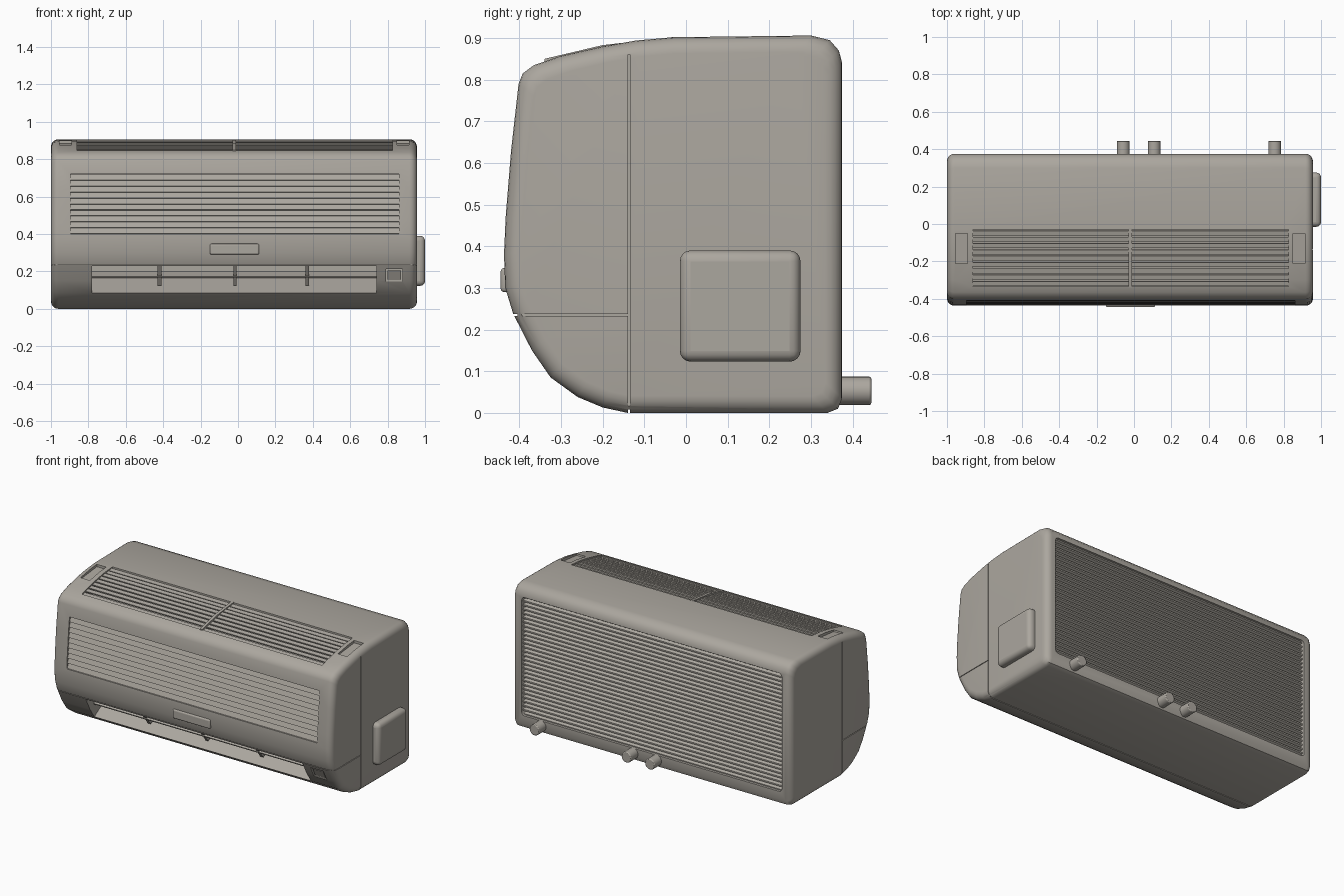
import bpy, bmesh, math

if "Cube" in bpy.data.objects:
    bpy.data.objects.remove(bpy.data.objects["Cube"])

shell_grey = bpy.data.materials.new("warm_grey_plastic")
shell_grey.diffuse_color = (0.41, 0.385, 0.345, 1)
shell_grey.use_nodes = True
shell_grey.node_tree.nodes["Principled BSDF"].inputs["Base Color"].default_value = shell_grey.diffuse_color


def finish(ob, angle=35):
    ob.data.materials.clear()
    ob.data.materials.append(shell_grey)
    bpy.ops.object.select_all(action='DESELECT')
    ob.select_set(True)
    bpy.context.view_layer.objects.active = ob
    bpy.ops.object.shade_smooth_by_angle(angle=math.radians(angle))
    return ob


def prism(name, pts, x0, x1, r=0.0, steps=5):
    """Extrude a (y, z) outline along x, with ends rounded by r."""
    ys, zs = [p[0] for p in pts], [p[1] for p in pts]
    cy, cz = (min(ys) + max(ys)) / 2, (min(zs) + max(zs)) / 2
    hy, hz = max(ys) - cy, max(zs) - cz
    arc = [k * math.pi / 2 / steps for k in range(steps + 1)] if r else [0]
    ends = [(r - r * math.sin(a), r - r * math.cos(a)) for a in arc]
    rings = [(x0 + e, d) for e, d in reversed(ends)] + [(x1 - e, d) for e, d in ends]
    bm = bmesh.new()
    loops = [[bm.verts.new((x, cy + (y - cy) * (1 - d / hy), cz + (z - cz) * (1 - d / hz)))
              for y, z in pts] for x, d in rings]
    n = len(pts)
    for a, b in zip(loops, loops[1:]):
        for i in range(n):
            bm.faces.new((a[i], a[(i + 1) % n], b[(i + 1) % n], b[i]))
    bm.faces.new(loops[0][::-1])
    bm.faces.new(loops[-1])
    bmesh.ops.recalc_face_normals(bm, faces=bm.faces)
    me = bpy.data.meshes.new(name)
    bm.to_mesh(me)
    bm.free()
    ob = bpy.data.objects.new(name, me)
    bpy.context.collection.objects.link(ob)
    return finish(ob)


def box(name, x0, x1, y0, y1, z0, z1, bevel=0.0):
    ob = prism(name, [(y0, z0), (y1, z0), (y1, z1), (y0, z1)], x0, x1)
    if bevel:
        m = ob.modifiers.new("bevel", 'BEVEL')
        m.width, m.segments = bevel, 4
    return ob


def strip(name, y, z, w, t, deg, x0, x1):
    """Thin slat along x, tilted by deg."""
    c, s = math.cos(math.radians(deg)), math.sin(math.radians(deg))
    corners = [(-w / 2, -t / 2), (w / 2, -t / 2), (w / 2, t / 2), (-w / 2, t / 2)]
    return prism(name, [(y + a * c - b * s, z + a * s + b * c) for a, b in corners], x0, x1)


def cut(target, cutter):
    m = target.modifiers.new("cut", 'BOOLEAN')
    m.operation, m.solver, m.object = 'DIFFERENCE', 'EXACT', cutter
    bpy.context.view_layer.objects.active = target
    bpy.ops.object.modifier_apply(modifier=m.name)
    bpy.data.objects.remove(cutter)


def lerp(pts, t):
    for (a, b), (c, d) in zip(pts, pts[1:]):
        if min(a, c) <= t <= max(a, c):
            return b + (d - b) * (t - a) / (c - a)
    return pts[-1][1]


# Main shell: side outline extruded along x
back = [(0.34, 0), (0.365, 0.01), (0.375, 0.035), (0.375, 0.84), (0.367, 0.87),
        (0.345, 0.895), (0.30, 0.906)]
top = [(-0.03, 0.902), (-0.12, 0.894), (-0.2, 0.88), (-0.3, 0.857), (-0.365, 0.835)]
front = [(-0.392, 0.815), (-0.402, 0.79), (-0.42, 0.63), (-0.433, 0.47), (-0.437, 0.38),
         (-0.434, 0.30), (-0.415, 0.238)]
chin = [(-0.37, 0.15), (-0.325, 0.085), (-0.26, 0.038), (-0.2, 0.013), (-0.14, 0)]
shell = prism("main_shell", back + top + front + chin, -1.0, 0.957, 0.04)
front_by_z = [(z, y) for y, z in front]

# Openings: top grille, front grille, outlet and back recess
cut(shell, prism("cutter", [(-0.03, 0.96), (-0.03, 0.84), (-0.335, 0.785), (-0.335, 0.96)], -0.86, 0.825))
cut(shell, prism("cutter", [(-0.5, 0.40), (-0.395, 0.40), (-0.375, 0.72), (-0.5, 0.72)], -0.895, 0.86))
cut(shell, prism("cutter", [(-0.5, 0.228), (-0.2, 0.228), (-0.2, 0.165), (-0.325, 0.085), (-0.5, 0.085)],
                 -0.78, 0.74))
cut(shell, box("cutter", -0.935, 0.89, 0.345, 0.45, 0.085, 0.835, 0.02))

# Shallow steps beside the top grille
for x0, x1 in ((-0.955, -0.89), (0.85, 0.915)):
    cut(shell, prism("cutter", [(-0.05, 0.95), (-0.05, 0.885), (-0.21, 0.868), (-0.23, 0.95)], x0, x1))

# Seams of the front cover, and the display window
for c in ((-1.1, 1.1, -0.5, -0.405, 0.233, 0.237), (-1.1, -0.992, -0.45, -0.137, 0.233, 0.237),
          (0.949, 1.1, -0.45, -0.137, 0.233, 0.237), (-1.1, -0.992, -0.139, -0.134, -0.1, 0.86),
          (0.949, 1.1, -0.139, -0.134, -0.1, 0.86), (-1.1, 1.1, -0.139, -0.134, -0.1, 0.008),
          (0.79, 0.88, -0.5, -0.36, 0.145, 0.212)):
    cut(shell, box("cutter", *c))
finish(shell)

# Top grille slats in two halves, with a middle bar
for i in range(9):
    y = -0.318 + i * 0.0338
    z = lerp(top, y) - 0.012
    strip("top_slat", y, z, 0.025, 0.008, 14, -0.87, 0.83)
prism("top_grille_bar", [(-0.025, 0.85), (-0.025, 0.903), (-0.2, 0.883), (-0.34, 0.85), (-0.34, 0.79)],
      -0.03, -0.012)

# Front grille slats, lower edges leaning out
for i in range(10):
    z = 0.417 + i * 0.0317
    strip("front_slat", lerp(front_by_z, z) + 0.013, z, 0.034, 0.008, 66, -0.9, 0.865)

# Handle on the front panel
box("front_handle", -0.15, 0.113, -0.445, -0.42, 0.29, 0.348, 0.009)

# Air outlet: vane and upright deflectors
strip("outlet_vane", -0.30, 0.185, 0.07, 0.008, 25, -0.785, 0.745)
for x, w in ((-0.42, 0.01), (-0.015, 0.008), (0.37, 0.01)):
    prism("outlet_deflector", [(-0.37, 0.23), (-0.2, 0.23), (-0.2, 0.16), (-0.29, 0.125)], x - w, x + w)

# Display plate
prism("display_plate", [(-0.393, 0.204), (-0.35, 0.204), (-0.35, 0.153), (-0.366, 0.153)], 0.798, 0.872)

# Ribbed back panel: saw-tooth outline
teeth = 29
pitch = 0.77 / teeth
saw = [(0.33, 0.845), (0.33, 0.075)]
for i in range(teeth):
    z = 0.075 + i * pitch
    saw += [(0.347, z), (0.361, z + pitch * 0.3), (0.361, z + pitch * 0.65)]
finish(prism("ribbed_back_panel", saw + [(0.347, 0.845)], -0.94, 0.895), 20)

# Service box on the right side
box("side_box", 0.93, 1.0, -0.015, 0.275, 0.123, 0.39, 0.026)

# Pipe stubs at the back
for x in (-0.057, 0.108, 0.753):
    bpy.ops.mesh.primitive_cylinder_add(vertices=24, radius=0.034, depth=0.105,
                                        location=(x, 0.3925, 0.053), rotation=(math.pi / 2, 0, 0))
    pipe = bpy.context.object
    pipe.name = "pipe_stub"
    finish(pipe)
    m = pipe.modifiers.new("bevel", 'BEVEL')
    m.width, m.segments, m.limit_method = 0.005, 2, 'ANGLE'
